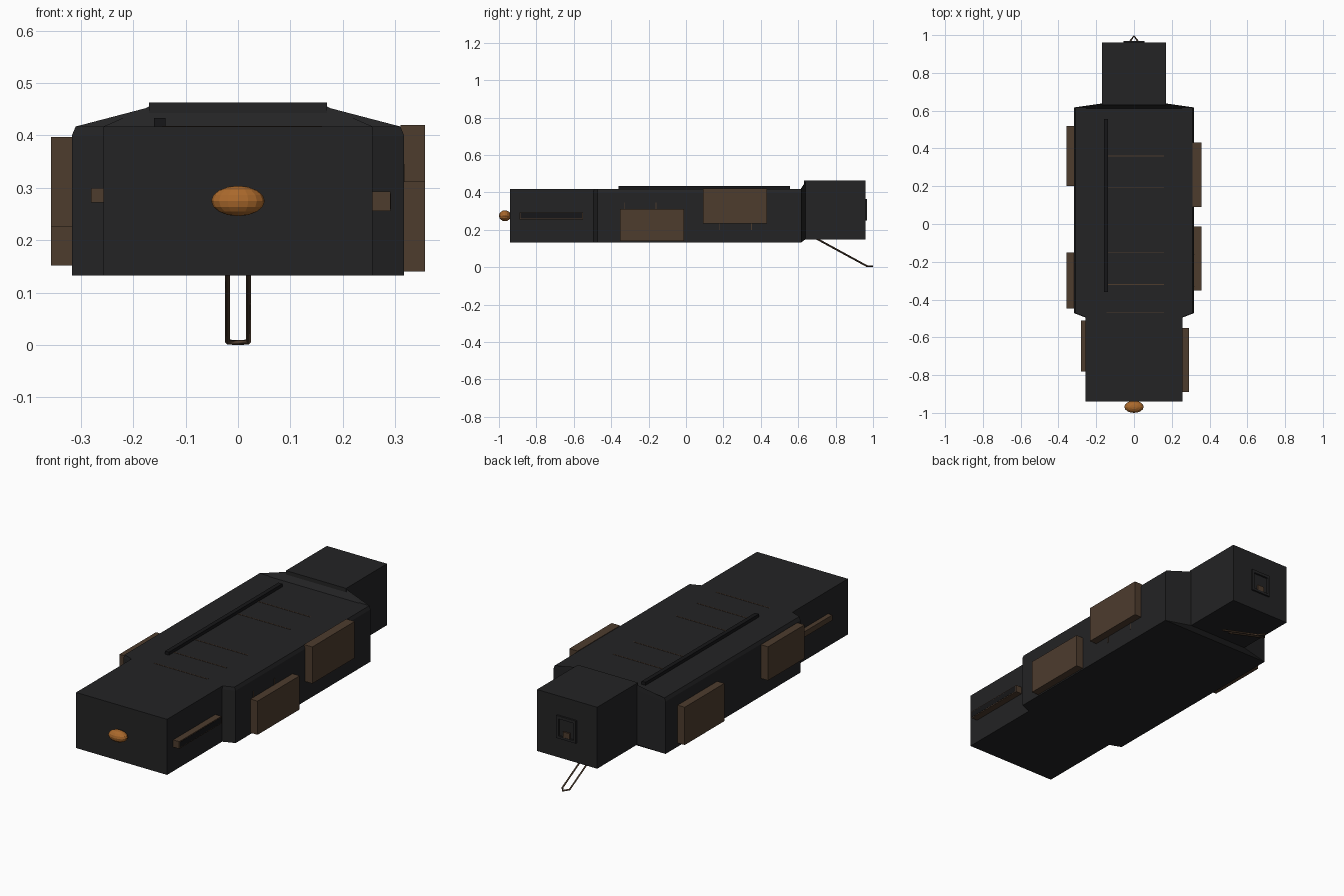
import bpy, bmesh
from mathutils import Vector

if "Cube" in bpy.data.objects:
    bpy.data.objects.remove(bpy.data.objects["Cube"])


def material(name, rgb):
    m = bpy.data.materials.new(name)
    m.diffuse_color = (*rgb, 1)
    m.use_nodes = True
    m.node_tree.nodes["Principled BSDF"].inputs["Base Color"].default_value = m.diffuse_color
    return m


DARK = material("dark_hull", (0.017, 0.017, 0.018))
BLACK = material("black_trim", (0.008, 0.008, 0.009))
BROWN = material("brown_panel", (0.075, 0.045, 0.027))
ORANGE = material("orange_glow", (0.40, 0.14, 0.025))


def finish(name, bm, mat):
    bmesh.ops.recalc_face_normals(bm, faces=bm.faces[:])
    me = bpy.data.meshes.new(name)
    bm.to_mesh(me)
    bm.free()
    me.materials.append(mat)
    ob = bpy.data.objects.new(name, me)
    bpy.context.collection.objects.link(ob)
    return ob


def box(name, x, y, z, mat):
    """Box from (min, max) ranges on each axis."""
    bm = bmesh.new()
    bmesh.ops.create_cube(bm, size=1)
    for v in bm.verts:
        v.co = [r[0] if c < 0 else r[1] for c, r in zip(v.co, (x, y, z))]
    return finish(name, bm, mat)


def loft(name, sections, mat):
    """Skin matching xz outlines, each given as (y, half outline from bottom to top)."""
    bm = bmesh.new()
    rings = []
    for y, half in sections:
        pts = half + [(-x, z) for x, z in reversed(half)]
        rings.append([bm.verts.new((x, y, z)) for x, z in pts])
    n = len(rings[0])
    for a, b in zip(rings, rings[1:]):
        for i in range(n):
            bm.faces.new((a[i], a[(i + 1) % n], b[(i + 1) % n], b[i]))
    bm.faces.new(rings[0])
    bm.faces.new(rings[-1])
    return finish(name, bm, mat)


def rods(name, points, radius, mat):
    cu = bpy.data.curves.new(name, 'CURVE')
    cu.dimensions = '3D'
    cu.bevel_depth = radius
    cu.bevel_resolution = 0
    cu.use_fill_caps = True
    sp = cu.splines.new('POLY')
    sp.points.add(len(points) - 1)
    for p, co in zip(sp.points, points):
        p.co = (*co, 1)
    cu.materials.append(mat)
    ob = bpy.data.objects.new(name, cu)
    bpy.context.collection.objects.link(ob)
    return ob


# Hull: nose block, wide middle with tapered ends, tail block
B, T = 0.133, 0.417
box("nose_block", (-0.257, 0.257), (-0.94, -0.47), (B, T), DARK)
loft("middle_hull", [
    (-0.495, [(0.257, B), (0.257, 0.40), (0.25, T)]),
    (-0.472, [(0.317, B), (0.317, 0.40), (0.31, T)]),
    (0.617, [(0.317, B), (0.317, 0.40), (0.31, T)]),
    (0.638, [(0.17, 0.149), (0.17, 0.43), (0.165, 0.455)]),
], DARK)
box("tail_block", (-0.17, 0.17), (0.63, 0.96), (0.149, 0.463), DARK)
# Sloping shoulders joining the hull roof to the raised tail
loft("tail_shoulder", [
    (0.612, [(0.257, 0.39), (0.257, T)]),
    (0.638, [(0.17, 0.39), (0.17, 0.455)]),
], DARK)

# Side armour panels
for name, x, y, z in [
    ("right_front_panel", (0.31, 0.357), (-0.352, -0.012), (0.14, 0.312)),
    ("right_rear_panel", (0.31, 0.357), (0.09, 0.432), (0.233, 0.42)),
    ("left_front_panel", (-0.357, -0.31), (-0.447, -0.152), (0.225, 0.397)),
    ("left_rear_panel", (-0.357, -0.31), (0.20, 0.52), (0.152, 0.345)),
]:
    box(name, x, y, z, BROWN)

# Nose side rails with a dark outer strip
box("right_nose_rail", (0.25, 0.291), (-0.89, -0.55), (0.256, 0.293), BROWN)
box("right_rail_strip", (0.285, 0.292), (-0.885, -0.555), (0.26, 0.289), BLACK)
box("left_nose_rail", (-0.281, -0.25), (-0.78, -0.51), (0.272, 0.30), BROWN)

# Vertical seam strips next to the right panels
for i, (y, z0, z1) in enumerate([(-0.33, 0.31, 0.345), (-0.16, 0.31, 0.345),
                                 (0.18, 0.20, 0.235), (0.35, 0.20, 0.235)]):
    box(f"side_seam_{i}", (0.315, 0.319), (y - 0.002, y + 0.002), (z0, z1), BROWN)

# Roof rail and roof seams
box("roof_rail", (-0.16, -0.138), (-0.36, 0.555), (0.41, 0.433), BLACK)
for i, y in enumerate([-0.47, -0.32, -0.15, 0.195, 0.36]):
    box(f"roof_seam_{i}", (-0.145, 0.16), (y - 0.002, y + 0.002), (0.415, 0.4185), BROWN)

# Nose lamp: faceted flattened ball
bm = bmesh.new()
bmesh.ops.create_uvsphere(bm, u_segments=16, v_segments=8, radius=1)
for v in bm.verts:
    v.co = Vector((v.co.x * 0.051, v.co.y * 0.032 - 0.968, v.co.z * 0.029 + 0.275))
finish("nose_lamp", bm, ORANGE)

# Rear hatch frame and its small lamp
for i, (x, z) in enumerate([((-0.055, 0.055), (0.35, 0.365)), ((-0.055, 0.055), (0.25, 0.262)),
                            ((-0.055, -0.043), (0.25, 0.365)), ((0.043, 0.055), (0.25, 0.365))]):
    box(f"hatch_frame_{i}", x, (0.955, 0.969), z, DARK)
box("hatch_lamp", (-0.018, 0.018), (0.955, 0.968), (0.262, 0.29), BROWN)

# Trailing boom under the tail: two rods meeting in a point
rods("tail_boom", [(-0.02, 0.69, 0.157), (-0.02, 0.968, 0.0055), (0, 0.996, 0.005),
                   (0.02, 0.968, 0.0055), (0.02, 0.69, 0.157)], 0.005, BROWN)
